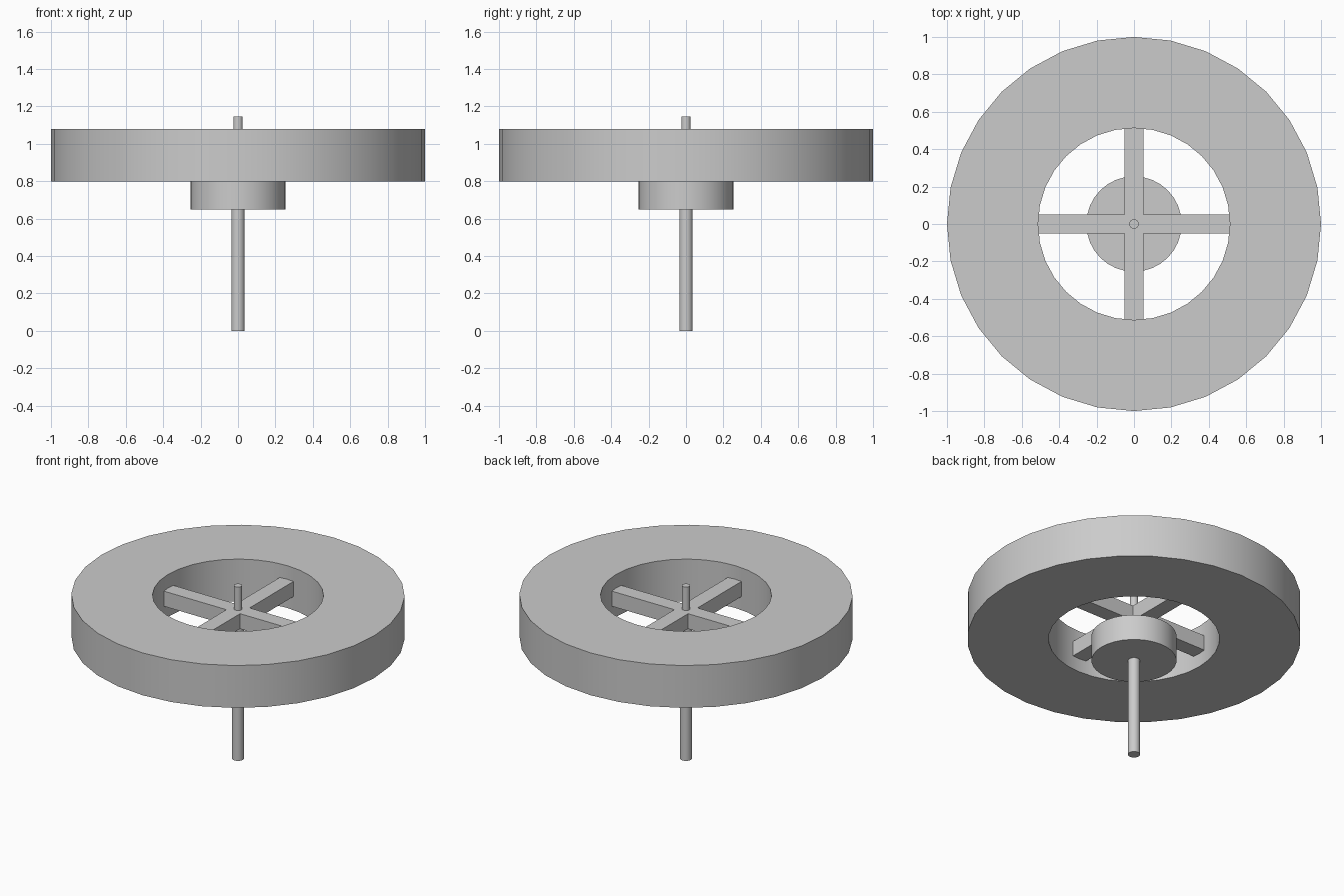
import bpy
import bmesh
import math

cube = bpy.data.objects.get("Cube")
if cube:
    bpy.data.objects.remove(cube, do_unlink=True)

SIDES = 32

# One plain grey for the whole model
grey = bpy.data.materials.new("light_grey")
grey.use_nodes = True
colour = (0.6, 0.6, 0.6, 1.0)
grey.diffuse_color = colour
grey.node_tree.nodes["Principled BSDF"].inputs["Base Color"].default_value = colour


def finish(obj, name):
    """Name the object, colour it and smooth its curved sides."""
    obj.name = name
    obj.data.name = name
    obj.data.materials.append(grey)
    bpy.ops.object.select_all(action='DESELECT')
    obj.select_set(True)
    bpy.context.view_layer.objects.active = obj
    bpy.ops.object.shade_smooth_by_angle(angle=math.radians(30))


def cylinder(name, radius, bottom, top):
    bpy.ops.mesh.primitive_cylinder_add(
        vertices=SIDES, radius=radius, depth=top - bottom,
        location=(0, 0, (bottom + top) / 2))
    finish(bpy.context.object, name)


def ring(name, inner, outer, bottom, top):
    """Revolve a rectangular section around the z axis."""
    bm = bmesh.new()
    section = [(inner, bottom), (outer, bottom), (outer, top), (inner, top)]
    verts = [bm.verts.new((r, 0, z)) for r, z in section]
    edges = [bm.edges.new((verts[i], verts[i - 1])) for i in range(len(verts))]
    bmesh.ops.spin(bm, geom=verts + edges, cent=(0, 0, 0), axis=(0, 0, 1),
                   angle=math.tau, steps=SIDES, use_merge=True)
    bmesh.ops.remove_doubles(bm, verts=bm.verts, dist=0.0001)
    bmesh.ops.recalc_face_normals(bm, faces=bm.faces)
    mesh = bpy.data.meshes.new(name)
    bm.to_mesh(mesh)
    bm.free()
    obj = bpy.data.objects.new(name, mesh)
    bpy.context.collection.objects.link(obj)
    finish(obj, name)


def cross(name, reach, width, bottom, top):
    """Extrude four arms from a square centre so the spokes form one solid."""
    bm = bmesh.new()
    bmesh.ops.create_cube(bm, size=1)
    bmesh.ops.scale(bm, vec=(width, width, top - bottom), verts=bm.verts)
    bmesh.ops.translate(bm, vec=(0, 0, (bottom + top) / 2), verts=bm.verts)
    bm.normal_update()
    sides = [f for f in bm.faces if abs(f.normal.z) < 0.5]
    arms = [(f, f.normal.copy()) for f in sides]
    for face, direction in arms:
        result = bmesh.ops.extrude_discrete_faces(bm, faces=[face])
        tip = result["faces"][0]
        bmesh.ops.translate(bm, vec=direction * (reach - width / 2), verts=tip.verts)
    bmesh.ops.recalc_face_normals(bm, faces=bm.faces)
    mesh = bpy.data.meshes.new(name)
    bm.to_mesh(mesh)
    bm.free()
    obj = bpy.data.objects.new(name, mesh)
    bpy.context.collection.objects.link(obj)
    finish(obj, name)


# Heavy outer rim
ring("rim", 0.513, 1.0, 0.80, 1.08)

# Four square spokes, ending just inside the rim wall
cross("spokes", 0.53, 0.10, 0.89, 0.99)

# Round hub weight below the spokes
cylinder("hub", 0.255, 0.65, 0.82)

# Long lower shaft and thinner upper pin
cylinder("lower_shaft", 0.036, 0.0, 0.90)
cylinder("upper_pin", 0.025, 0.90, 1.145)
